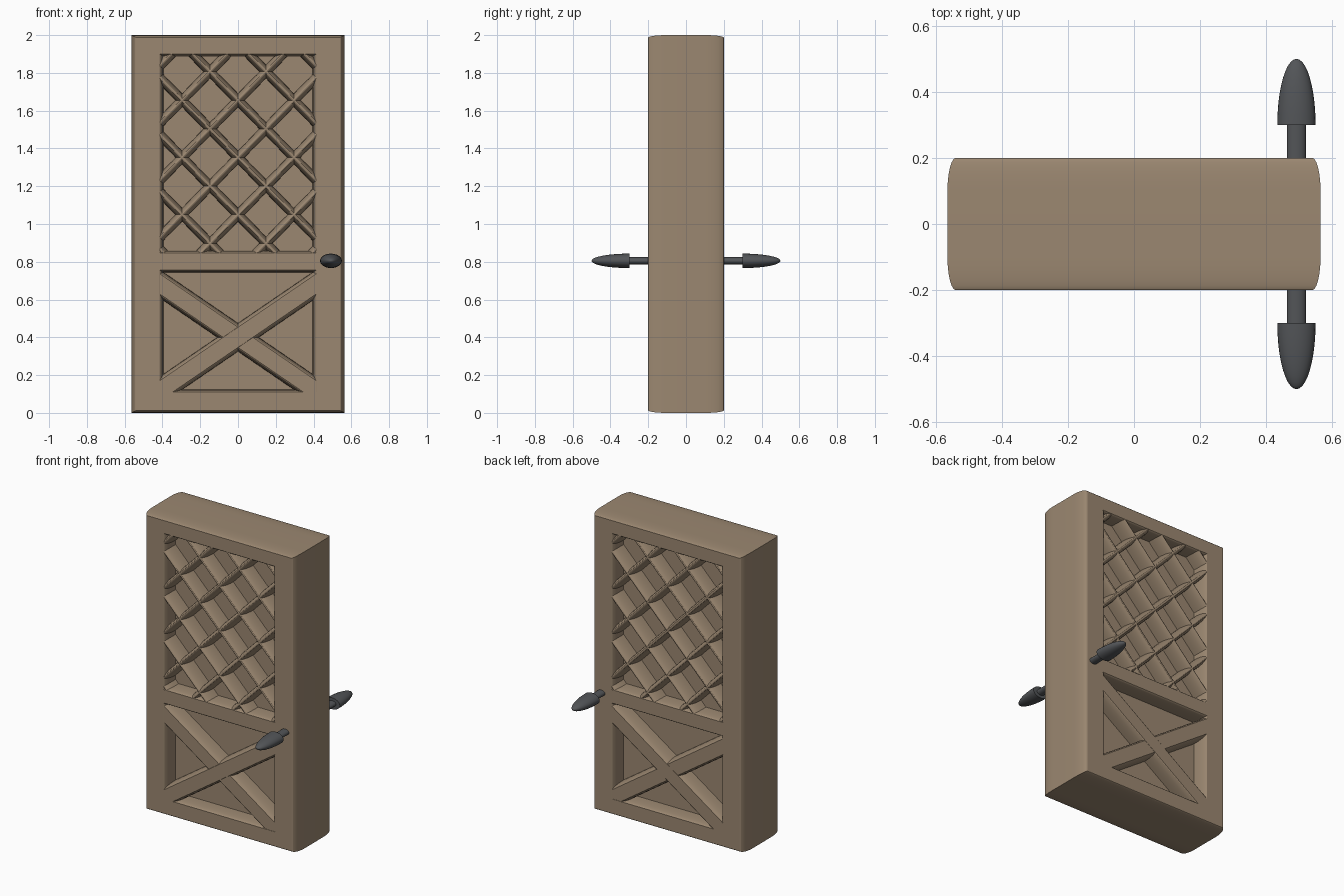
import bpy, bmesh, math
from mathutils import Vector

if "Cube" in bpy.data.objects:
    bpy.data.objects.remove(bpy.data.objects["Cube"])

BX, BZ, Y0, Y1, N = 0.025, 0.013, -0.1, -0.2, 6   # rounding widths, core face, front face, steps
ARC = [(math.sin(i / N * math.pi / 2), 1 - math.cos(i / N * math.pi / 2)) for i in range(N + 1)]
WINDOW = (-0.415, 0.415, 0.847, 1.9)
PANEL = (-0.415, 0.415, 0.11, 0.757)
OUTER = (-0.565, 0.565, 0.0, 2.0)


def material(name, rgb):
    m = bpy.data.materials.new(name)
    m.diffuse_color = (*rgb, 1)
    m.use_nodes = True
    m.node_tree.nodes["Principled BSDF"].inputs["Base Color"].default_value = m.diffuse_color
    return m


wood = material("wood", (0.33, 0.245, 0.165))
metal = material("dark_metal", (0.085, 0.09, 0.097))


def finish(bm, name, mat, angle=30):
    bmesh.ops.remove_doubles(bm, verts=bm.verts, dist=1e-5)
    bmesh.ops.recalc_face_normals(bm, faces=bm.faces)
    me = bpy.data.meshes.new(name)
    bm.to_mesh(me)
    bm.free()
    ob = bpy.data.objects.new(name, me)
    bpy.context.collection.objects.link(ob)
    me.materials.append(mat)
    # every part repeats on the back of the door
    mod = ob.modifiers.new("back", 'MIRROR')
    mod.use_axis = (False, True, False)
    mod.use_mirror_merge = True
    bpy.ops.object.select_all(action='DESELECT')
    ob.select_set(True)
    bpy.context.view_layer.objects.active = ob
    bpy.ops.object.shade_smooth_by_angle(angle=math.radians(angle))
    return ob


def ring(bm, r, dx, dz, y):
    x0, x1, z0, z1 = r[0] + dx, r[1] - dx, r[2] + dz, r[3] - dz
    return [bm.verts.new((x, y, z)) for x, z in ((x0, z0), (x1, z0), (x1, z1), (x0, z1))]


def loft(bm, rings):
    for a, b in zip(rings, rings[1:]):
        n = len(a)
        for i in range(n):
            bm.faces.new((a[i], a[(i + 1) % n], b[(i + 1) % n], b[i]))


# door body: slab with rounded rim and two recessed openings
bm = bmesh.new()
rim = [ring(bm, OUTER, 0, 0, 0)]
rim += [ring(bm, OUTER, BX * c, BZ * c, Y0 + (Y1 - Y0) * s) for s, c in ARC]
loft(bm, rim)
for hole in (WINDOW, PANEL):
    rings = [ring(bm, hole, BX * (1 - c) * 0.8, BZ * (1 - c), Y0 + (Y1 - Y0) * s) for s, c in ARC]
    loft(bm, rings)
    bm.faces.new(rings[0])
xs = (OUTER[0] + BX, WINDOW[0], WINDOW[1], OUTER[1] - BX)
zs = (BZ, PANEL[2], PANEL[3], WINDOW[2], WINDOW[3], 2 - BZ)
for i in range(3):
    for j in range(5):
        if i == 1 and j in (1, 3):
            continue
        bm.faces.new([bm.verts.new((x, Y1, z)) for x, z in (
            (xs[i], zs[j]), (xs[i + 1], zs[j]), (xs[i + 1], zs[j + 1]), (xs[i], zs[j + 1]))])
finish(bm, "door_frame", wood)


def add_bar(dst, centre, direction, width, bevel, clip, top=Y1):
    """Rounded bar lying on the core, trimmed to an opening."""
    bm = bmesh.new()
    d = Vector((direction[0], 0, direction[1])).normalized()
    side = Vector((-d.z, 0, d.x))
    c0 = Vector((centre[0], 0, centre[1]))
    half = [(width / 2 - bevel * c, Y0 + (top - Y0) * s) for s, c in ARC]
    prof = half + [(-u, y) for u, y in reversed(half)]
    ends = [[bm.verts.new(c0 + d * t + side * u + Vector((0, y, 0))) for u, y in prof]
            for t in (-2, 2)]
    loft(bm, ends)
    for co, no in (((clip[0], 0, 0), (-1, 0, 0)), ((clip[1], 0, 0), (1, 0, 0)),
                   ((0, 0, clip[2]), (0, 0, -1)), ((0, 0, clip[3]), (0, 0, 1))):
        bmesh.ops.bisect_plane(bm, geom=bm.verts[:] + bm.edges[:] + bm.faces[:],
                               plane_co=co, plane_no=no, clear_outer=True)
    me = bpy.data.meshes.new("tmp")
    bm.to_mesh(me)
    bm.free()
    dst.from_mesh(me)
    bpy.data.meshes.remove(me)


# crossed braces in the lower panel
bm = bmesh.new()
for s, top in ((1, Y1), (-1, Y1 + 0.0008)):
    add_bar(bm, (0, 0.4), (s * 0.41, 0.28), 0.124, 0.018, PANEL, top)
finish(bm, "cross_braces", wood)

# diagonal lattice in the upper window
bm = bmesh.new()
for s in (1, -1):
    for k in range(-3, 4):
        add_bar(bm, (0, 1.352 + 0.303 * k), (s * 0.148, 0.1515), 0.05, 0.0249, WINDOW)
finish(bm, "window_lattice", wood)

# handles: flattened stem and bullet-shaped knob
bm = bmesh.new()
prof = [(0.029, -0.19), (0.029, -0.3), (0.058, -0.3)]
prof += [(0.058 * math.cos(a), -0.3 - 0.2 * math.sin(a))
         for a in (math.pi / 2 * i / 10 for i in range(1, 10))]
prof += [(0.0005, -0.5)]
SEG = 24
rings = [[bm.verts.new((0.492 + r * math.cos(2 * math.pi * i / SEG), y,
                        0.805 + 0.66 * r * math.sin(2 * math.pi * i / SEG)))
          for i in range(SEG)] for r, y in prof]
loft(bm, rings)
bm.faces.new(rings[0])
bm.faces.new(rings[-1])
finish(bm, "door_handles", metal, 40)
